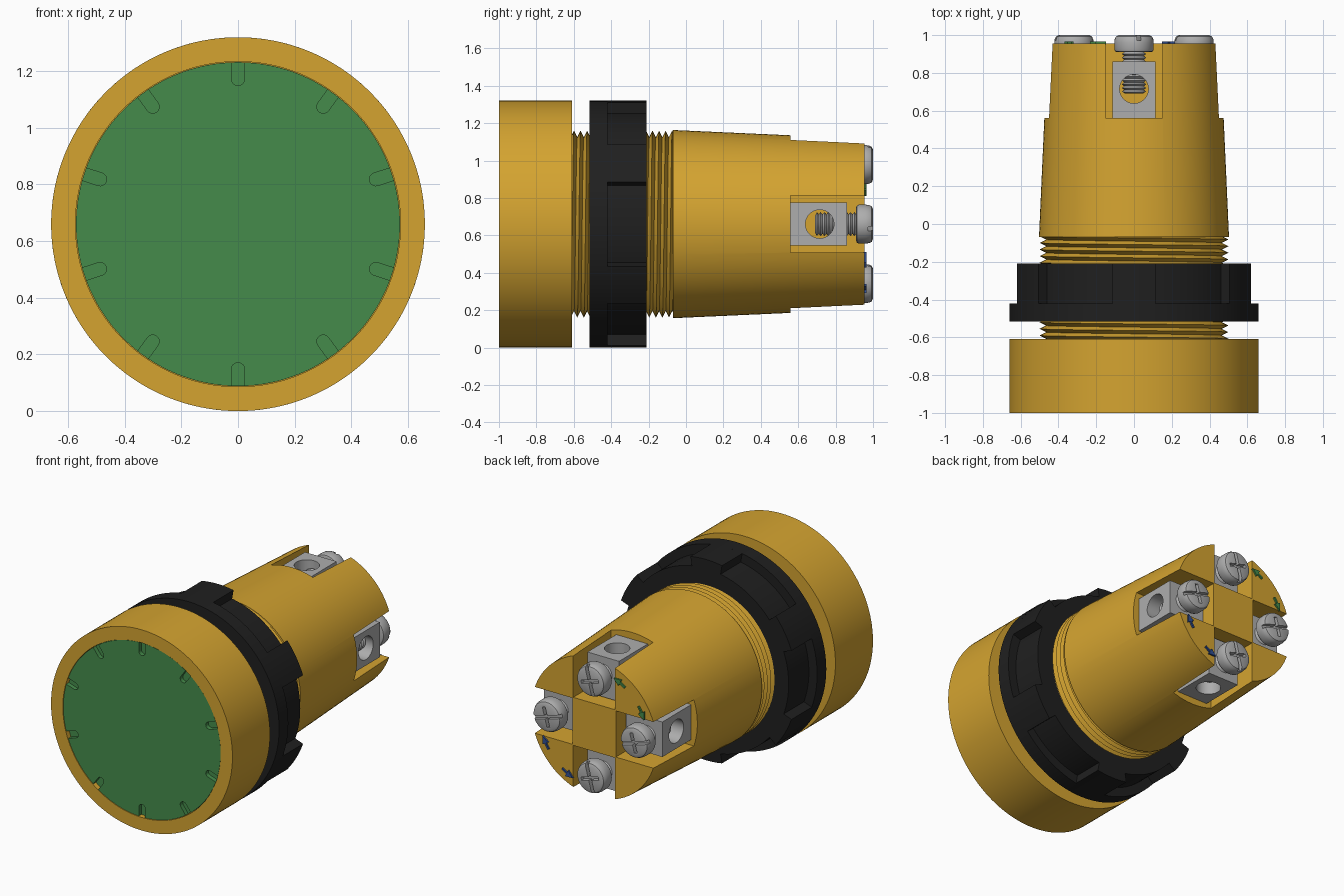
import bpy, bmesh
from math import pi, sin, cos, radians
from mathutils import Matrix

if "Cube" in bpy.data.objects:
    bpy.data.objects.remove(bpy.data.objects["Cube"])

AXIS_Z = 0.66  # height of the long (y) axis; all meshes are built around it


def material(name, rgb):
    m = bpy.data.materials.new(name)
    m.diffuse_color = (*rgb, 1)
    m.use_nodes = True
    m.node_tree.nodes["Principled BSDF"].inputs["Base Color"].default_value = m.diffuse_color
    return m


AMBER = material("amber", (0.66, 0.37, 0.03))
GREEN = material("green", (0.06, 0.26, 0.07))
BLACK = material("black", (0.014, 0.014, 0.014))
BLUE = material("blue", (0.03, 0.08, 0.3))
STEEL = material("steel", (0.42, 0.42, 0.42))


def lathe(bm, profile, seg=96, pitch=0.0, closed=False):
    """Spin (radius, y) points round the y axis; a pitch makes it helical."""
    pts = profile + profile[:1] if closed else profile
    cols = []
    for j in range(seg + 1):
        a = 2 * pi * j / seg
        cols.append([bm.verts.new((r * cos(a), y + pitch * j / seg, r * sin(a))) for r, y in pts])
    for c, d in zip(cols, cols[1:]):
        for i in range(len(pts) - 1):
            bm.faces.new((c[i], c[i + 1], d[i + 1], d[i]))
    bmesh.ops.remove_doubles(bm, verts=[v for c in cols for v in c], dist=1e-5)


def prism(bm, pts, y0, y1):
    """Extrude an (x, z) outline from y0 to y1."""
    a = [bm.verts.new((x, y0, z)) for x, z in pts]
    b = [bm.verts.new((x, y1, z)) for x, z in pts]
    bm.faces.new(a)
    bm.faces.new(b[::-1])
    for i in range(len(pts)):
        k = (i + 1) % len(pts)
        bm.faces.new((a[i], b[i], b[k], a[k]))


def turn(pts, ang):
    return [(x * cos(ang) - z * sin(ang), x * sin(ang) + z * cos(ang)) for x, z in pts]


def rect(x0, x1, z0, z1):
    return [(x0, z0), (x1, z0), (x1, z1), (x0, z1)]


def arc(r, a0, a1, n):
    return [(r * cos(a0 + (a1 - a0) * i / n), r * sin(a0 + (a1 - a0) * i / n)) for i in range(n + 1)]


def finish(bm, name, mat=None):
    bmesh.ops.recalc_face_normals(bm, faces=bm.faces[:])
    me = bpy.data.meshes.new(name)
    bm.to_mesh(me)
    bm.free()
    ob = bpy.data.objects.new(name, me)
    ob.location.z = AXIS_Z
    bpy.context.collection.objects.link(ob)
    if mat:
        me.materials.append(mat)
    return ob


def cut(ob, bm):
    cutter = finish(bm, "cutter")
    cutter.hide_render = True
    mod = ob.modifiers.new("cut", 'BOOLEAN')
    mod.operation, mod.solver, mod.object = 'DIFFERENCE', 'EXACT', cutter
    bpy.context.view_layer.objects.active = ob
    bpy.ops.object.modifier_apply(modifier=mod.name)
    bpy.data.objects.remove(cutter)


# Front bezel with a shallow recess for the lens
bm = bmesh.new()
lathe(bm, [(0, -0.94), (0.574, -0.94), (0.574, -1), (0.66, -1), (0.66, -0.61), (0, -0.61)], 128)
finish(bm, "bezel", AMBER)

# Green lens with ten rounded edge notches
bm = bmesh.new()
lathe(bm, [(0, -0.998), (0.572, -0.998), (0.572, -0.935), (0, -0.935)], 128)
lens = finish(bm, "lens", GREEN)
bm = bmesh.new()
notch = [(0.512 + x, z) for x, z in arc(0.023, pi / 2, 1.5 * pi, 8)] + [(0.62, -0.023), (0.62, 0.023)]
for k in range(10):
    prism(bm, turn(notch, pi / 2 + k * pi / 5), -1.05, -0.97)
cut(lens, bm)

# Helical thread on the neck
bm = bmesh.new()
P = 0.035
lathe(bm, [(0.5 if i % 2 else 0.465, -0.66 + i * P / 2) for i in range(35)], 96, P)
finish(bm, "neck_thread", AMBER)

# Locking nut with six lugs
bm = bmesh.new()
lathe(bm, [(0.48, -0.515), (0.66, -0.515), (0.66, -0.42), (0.60, -0.42), (0.60, -0.21), (0.48, -0.21)],
      96, closed=True)
for k in range(6):
    a, h = pi / 2 + k * pi / 3, radians(10)
    prism(bm, arc(0.66, a - h, a + h, 6) + arc(0.597, a + h, a - h, 6), -0.42, -0.21)
finish(bm, "locking_nut", BLACK)

# Tapered housing with four terminal slots around a square core
bm = bmesh.new()
lathe(bm, [(0, -0.07), (0.503, -0.07), (0.457, 0.955), (0, 0.955)])
housing = finish(bm, "housing", AMBER)
bm = bmesh.new()
for k in range(4):
    prism(bm, turn(rect(0.158, 0.7, -0.152, 0.152), k * pi / 2), 0.56, 1.1)
cut(housing, bm)

# Terminal block with a wire hole, built in the top slot
bm = bmesh.new()
prism(bm, rect(-0.115, 0.115, 0.165, 0.43), 0.56, 0.86)
block = finish(bm, "terminal_block_1", STEEL)
bm = bmesh.new()
bmesh.ops.create_cone(bm, cap_ends=True, segments=40, radius1=0.076, radius2=0.076, depth=1,
                      matrix=Matrix.Translation((0, 0.715, 0.3)))
cut(block, bm)

# Terminal screw: rounded head, threaded shank, slot and cross recess
bm = bmesh.new()
shank = [(0.064 if i % 2 else 0.052, 0.91 - i * 0.01) for i in range(22)]
lathe(bm, [(0, 1.0), (0.08, 1.0), (0.095, 0.993), (0.102, 0.978), (0.104, 0.96), (0.104, 0.925),
           (0.1, 0.914), (0.09, 0.91)] + shank + [(0.045, 0.69), (0, 0.69)], 40)
screw = finish(bm, "terminal_screw_1", STEEL)
bm = bmesh.new()
a, b, w = 0.15, 0.065, 0.011
cross = [(w, w), (w, a), (-w, a), (-w, w), (-b, w), (-b, -w), (-w, -w), (-w, -a), (w, -a), (w, -w), (b, -w), (b, w)]
prism(bm, turn(cross, radians(-15)), 0.972, 1.1)
cut(screw, bm)
screw.data.transform(Matrix.Translation((0, 0, 0.318)))

# Repeat the terminals in the other three slots
for src in (block, screw):
    for k in range(1, 4):
        ob = src.copy()
        ob.name = src.name[:-1] + str(k + 1)
        ob.rotation_euler.y = k * pi / 2
        bpy.context.collection.objects.link(ob)

# Raised curved arrows on two opposite end sectors
for name, mid, mat in (("green_arrows", 135, GREEN), ("blue_arrows", -45, BLUE)):
    bm = bmesh.new()
    for s in (-1, 1):
        a0, a1, a2 = (radians(mid + s * d) for d in (10, 16, 23))
        shaft = arc(0.404, a0, a1, 4) + arc(0.392, a1, a0, 4)
        tip = arc(0.422, a1, a1, 1)[:1] + arc(0.398, a2, a2, 1)[:1] + arc(0.374, a1, a1, 1)[:1]
        prism(bm, shaft, 0.95, 0.966)
        prism(bm, tip, 0.95, 0.966)
    finish(bm, name, mat)

# Smooth round surfaces, keep edges sharp
for ob in bpy.context.scene.objects:
    ob.select_set(True)
bpy.context.view_layer.objects.active = housing
bpy.ops.object.shade_smooth_by_angle(angle=radians(30))
